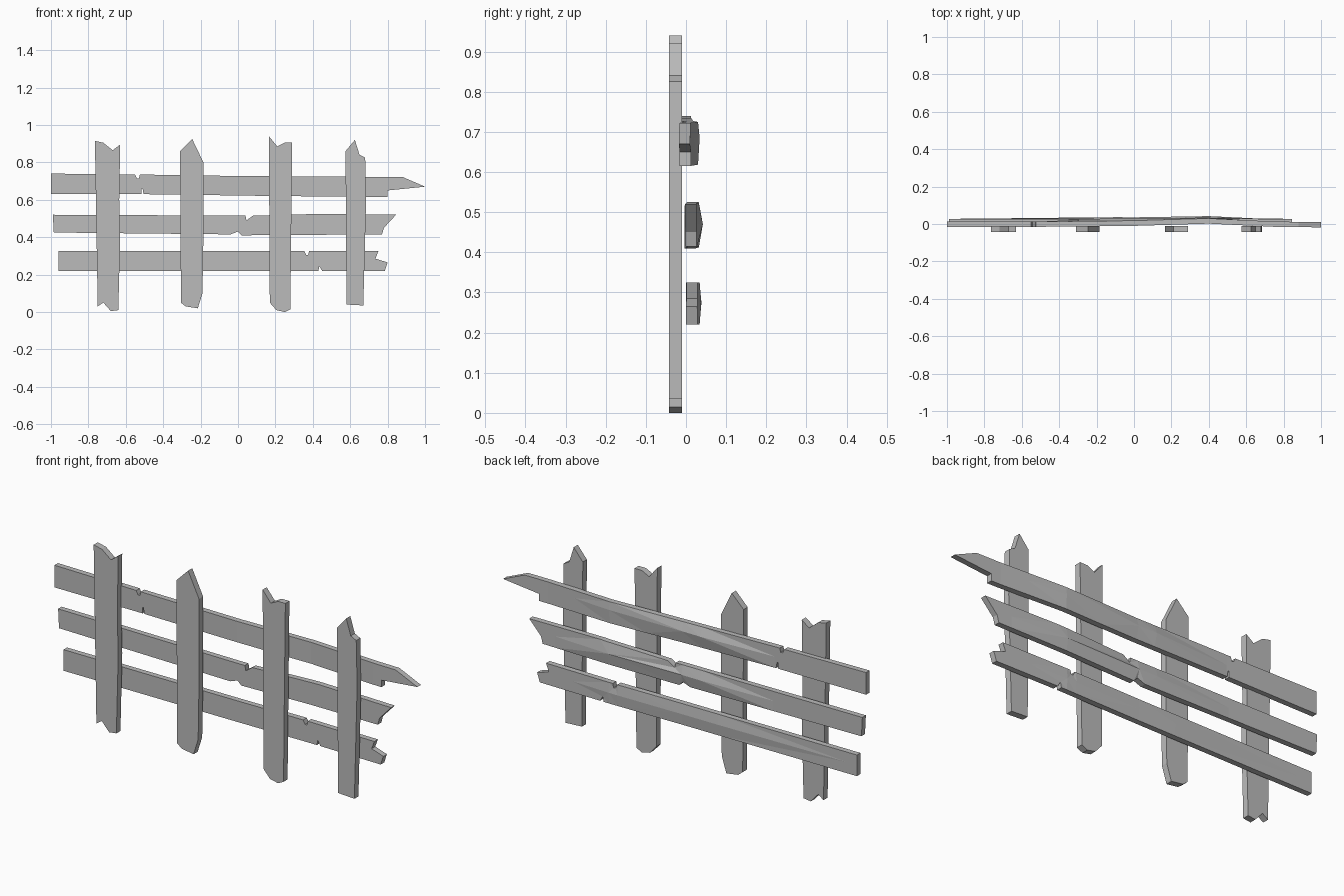
import bpy
import bmesh
from mathutils import Vector

cube = bpy.data.objects.get("Cube")
if cube:
    bpy.data.objects.remove(cube, do_unlink=True)

wood = bpy.data.materials.new("weathered_grey_wood")
wood.use_nodes = True
wood.diffuse_color = (0.5, 0.5, 0.5, 1)
wood.node_tree.nodes["Principled BSDF"].inputs["Base Color"].default_value = wood.diffuse_color


def ramp(points, x):
    """Piecewise linear value at x through (x, value) points."""
    for (xa, va), (xb, vb) in zip(points, points[1:]):
        if x <= xb:
            t = max(0, (x - xa) / (xb - xa))
            return va + (vb - va) * t
    return points[-1][1]


def slab(outline, front, back):
    """Board with the given front outline, clockwise, filled between two depths."""
    bm = bmesh.new()
    face = bm.faces.new([bm.verts.new((x, front, z)) for x, z in outline])
    moved = bmesh.ops.extrude_face_region(bm, geom=[face])["geom"]
    verts = [v for v in moved if isinstance(v, bmesh.types.BMVert)]
    bmesh.ops.translate(bm, verts=verts, vec=(0, back - front, 0))
    bmesh.ops.recalc_face_normals(bm, faces=bm.faces[:])
    return bm


def finish(bm, name):
    bmesh.ops.recalc_face_normals(bm, faces=bm.faces[:])
    mesh = bpy.data.meshes.new(name)
    bm.to_mesh(mesh)
    bm.free()
    mesh.materials.append(wood)
    bpy.context.collection.objects.link(bpy.data.objects.new(name, mesh))


def post(name, top, foot):
    """Upright picket: broken top left to right, worn foot right to left."""
    finish(slab(top + foot, -0.042, -0.01), name)


def cut(bm, point, normal):
    bmesh.ops.bisect_plane(bm, geom=bm.verts[:] + bm.edges[:] + bm.faces[:],
                           dist=1e-5, plane_co=Vector(point), plane_no=Vector(normal))


def rail(name, upper, end, lower, bend, ridge, ridge_z, thick=0.028):
    """Warped rail: bend shifts it in depth, ridge swells the middle of its back."""
    bm = slab(upper + end + lower, 0, thick)
    for x in sorted({p[0] for p in bend + ridge}):
        cut(bm, (x, 0, 0), (1, 0, 0))
    cut(bm, (0, 0, ridge_z), (0, 0, 1))
    for v in bm.verts:
        swell = 0
        if v.co.y > thick / 2 and abs(v.co.z - ridge_z) < 0.001:
            swell = ramp(ridge, v.co.x)
        v.co.y += ramp(bend, v.co.x) + swell
    # Split warped panels into flat facets
    bmesh.ops.triangulate(bm, faces=bm.faces[:])
    finish(bm, name)


# Pickets
post("far_right_picket",
     [(-.765, .915), (-.72, .905), (-.67, .865), (-.63, .895)],
     [(-.635, .6), (-.63, .4), (-.64, .01), (-.68, .005), (-.72, .05), (-.75, .03)])
post("inner_right_picket",
     [(-.31, .86), (-.245, .925), (-.185, .8)],
     [(-.185, .4), (-.19, .1), (-.215, .02), (-.28, .03), (-.305, .05)])
post("inner_left_picket",
     [(.165, .94), (.21, .885), (.25, .905), (.29, .905)],
     [(.285, .5), (.28, .015), (.25, 0), (.205, .01), (.17, .05)])
post("far_left_picket",
     [(.575, .86), (.625, .92), (.65, .84), (.68, .825)],
     [(.685, .6), (.67, .035), (.58, .04)])

# Rails with nicks along their edges and splintered left ends
rail("top_rail",
     [(-1, .74), (-.55, .735), (-.54, .715), (-.53, .715), (-.525, .735), (0, .727)],
     [(.88, .722), (1, .67), (.8, .65), (.8, .615)],
     [(.2, .62), (-.505, .63), (-.51, .66), (-.515, .66), (-.515, .63), (-1, .63)],
     [(-1, -.015), (-.5, -.015), (0, -.01), (.4, .002), (.75, -.015), (1, -.018)],
     [(-.5, 0), (-.1, .015), (.4, .004), (.6, 0)], .685)
rail("middle_rail",
     [(-.99, .52), (.04, .515), (.045, .49), (.08, .515), (.45, .525)],
     [(.845, .52), (.78, .45), (.77, .415)],
     [(.02, .41), (0, .43), (-.04, .415), (-.985, .425)],
     [(-1, 0), (0, -.004), (.4, .004), (.8, -.002)],
     [(-.5, 0), (-.1, .012), (.4, .01), (.7, 0)], .47)
rail("bottom_rail",
     [(-.96, .325), (.355, .325), (.365, .305), (.375, .305), (.38, .325)],
     [(.75, .325), (.735, .285), (.8, .265), (.785, .22)],
     [(.45, .22), (.435, .245), (.43, .22), (-.96, .22)],
     [(-.96, 0), (0, .002), (.4, .006), (.8, 0)],
     [(-.9, 0), (-.2, .006), (.35, .005), (.6, 0)], .275)
